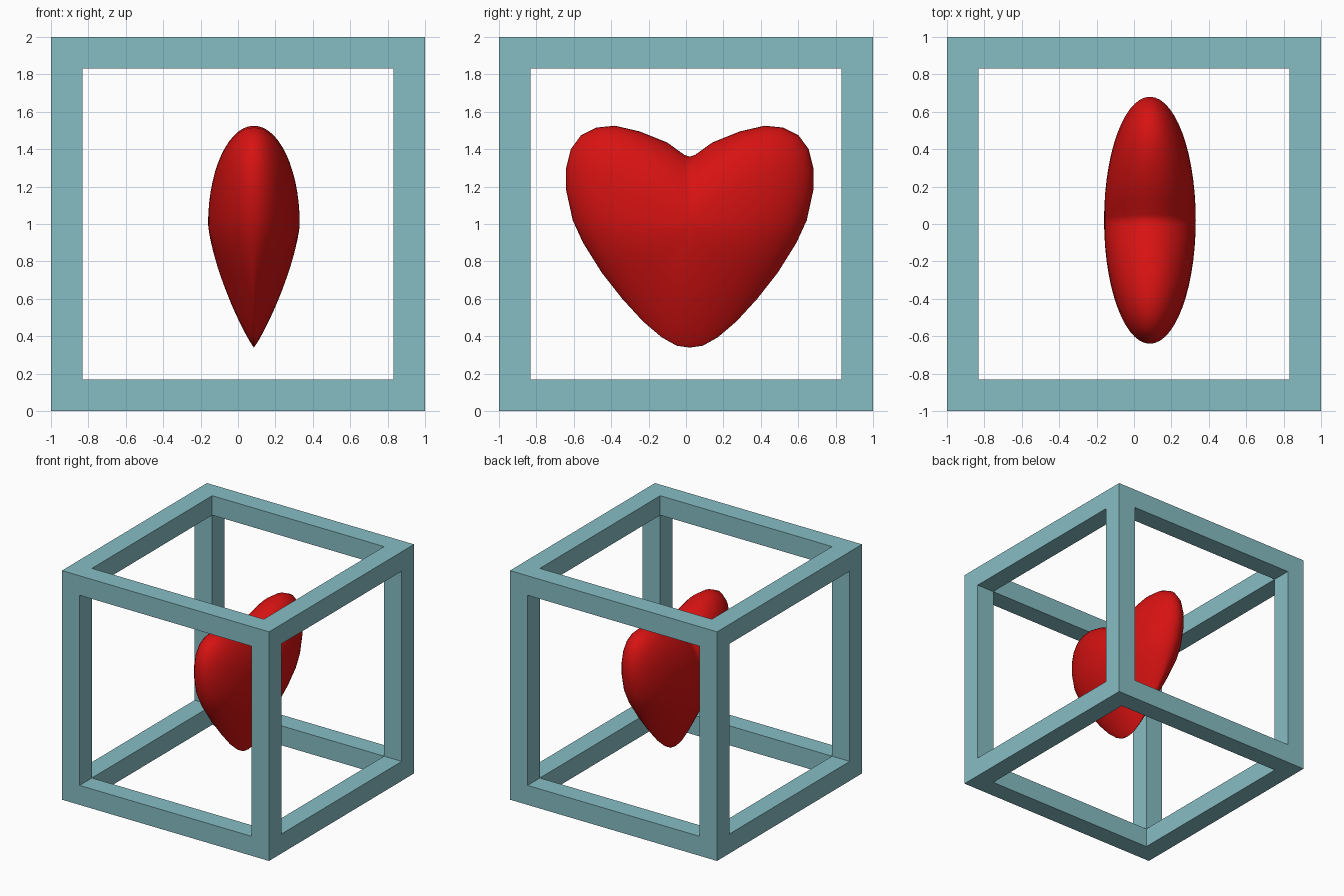
import bpy, bmesh, math

if "Cube" in bpy.data.objects:
    bpy.data.objects.remove(bpy.data.objects["Cube"], do_unlink=True)


def material(name, rgb):
    mat = bpy.data.materials.new(name)
    mat.use_nodes = True
    color = (*rgb, 1)
    mat.diffuse_color = color
    mat.node_tree.nodes["Principled BSDF"].inputs["Base Color"].default_value = color
    return mat


def make_object(name, bm, mat):
    mesh = bpy.data.meshes.new(name)
    bmesh.ops.recalc_face_normals(bm, faces=bm.faces)
    bm.to_mesh(mesh)
    bm.free()
    mesh.materials.append(mat)
    obj = bpy.data.objects.new(name, mesh)
    bpy.context.collection.objects.link(obj)
    return obj


# Cube frame: inset every face by the bar width, sink it by the same, open it
BAR = 0.17
bm = bmesh.new()
bmesh.ops.create_cube(bm, size=2)
openings = list(bm.faces)
bmesh.ops.inset_individual(bm, faces=openings, thickness=BAR, use_even_offset=True)
bmesh.ops.inset_individual(bm, faces=openings, thickness=0, depth=-BAR, use_even_offset=True)
bmesh.ops.delete(bm, geom=openings, context='FACES')
bmesh.ops.remove_doubles(bm, verts=bm.verts, dist=0.001)
frame = make_object("cube_frame", bm, material("pale teal", (0.24, 0.51, 0.55)))
frame.location.z = 1

# Heart: half outline from notch to tip, as (sideways, height) around its middle
HALF = [(0, .36), (.03, .37), (.12, .435), (.27, .495), (.4, .525), (.5, .515),
        (.58, .475), (.635, .4), (.66, .3), (.66, .18), (.625, .02), (.57, -.1),
        (.47, -.26), (.36, -.4), (.25, -.52), (.15, -.605), (.07, -.65), (0, -.66)]
outline = HALF + [(-y, z) for y, z in HALF[-2:0:-1]]
THICK, RINGS = 0.245, 14


def bulge(r, y, z):
    """Thickness at fraction r of the way out; round at the lobes, tapered to the tip."""
    down = max(0, -z / math.hypot(y, z)) ** 1.5
    return THICK * max(0, 1 - r ** (2 - 0.6 * down)) ** (0.5 + 0.4 * down)


bm = bmesh.new()
pole = bm.verts.new((THICK, 0, 0))
previous = None
for i in range(1, RINGS + 1):
    r = math.sin(math.pi / 2 * i / RINGS) if i < RINGS else 1
    ring = [bm.verts.new((bulge(r, y, z), y * r, z * r)) for y, z in outline]
    for j in range(len(ring)):
        k = (j + 1) % len(ring)
        if previous:
            bm.faces.new((previous[j], ring[j], ring[k], previous[k]))
        else:
            bm.faces.new((pole, ring[j], ring[k]))
    previous = ring
for face in bm.faces:
    face.smooth = True
heart = make_object("heart", bm, material("deep red", (0.68, 0.006, 0.006)))
heart.location = (0.085, 0.02, 1)
mirror = heart.modifiers.new("mirror", 'MIRROR')
mirror.use_clip = True
mirror.merge_threshold = 0.001
